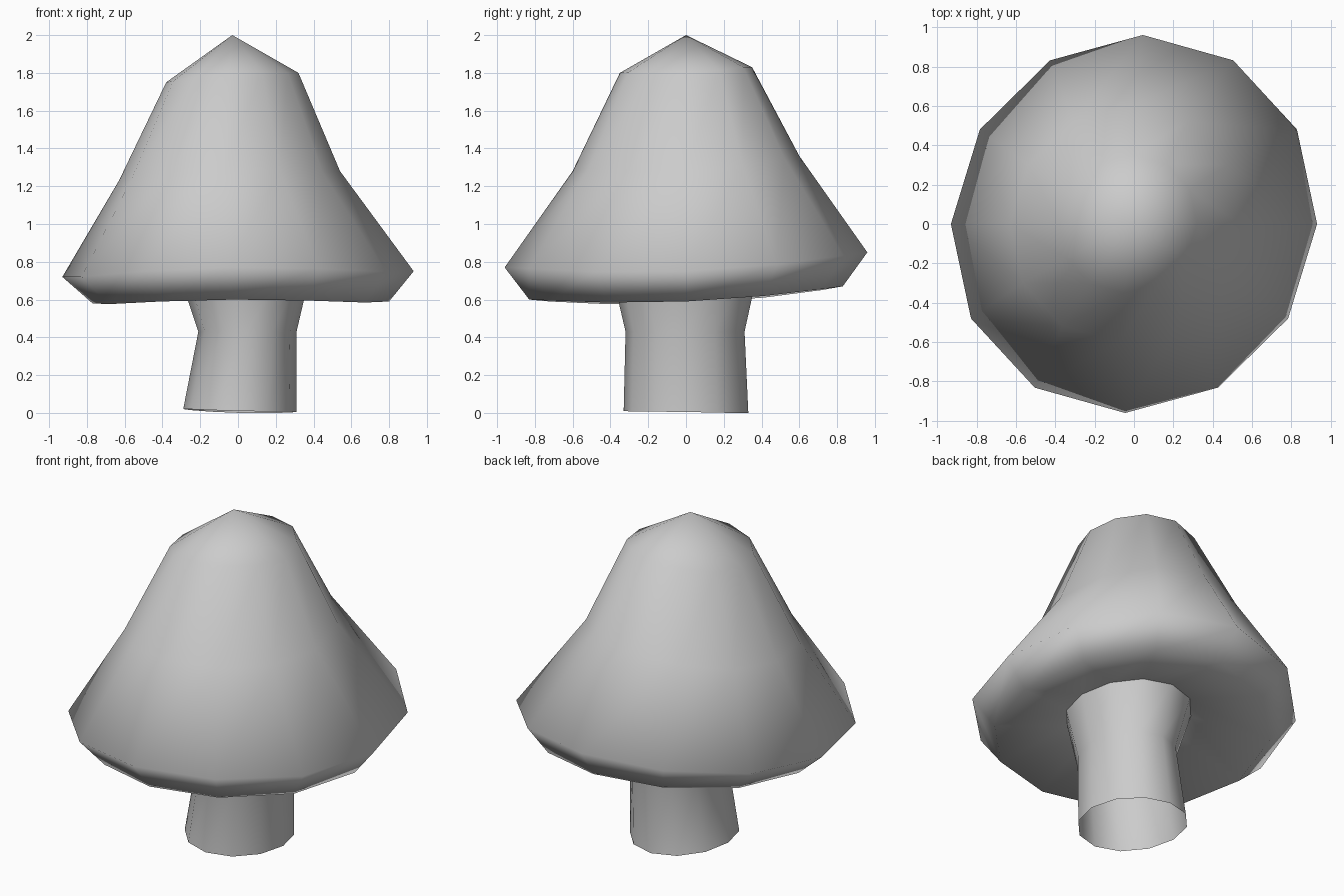
import bpy, bmesh, math

if "Cube" in bpy.data.objects:
    bpy.data.objects.remove(bpy.data.objects["Cube"], do_unlink=True)

SIDES = 12

# Single plain grey for the whole mushroom
grey = bpy.data.materials.new("plain grey")
grey.use_nodes = True
grey.diffuse_color = (0.6, 0.6, 0.6, 1)
grey.node_tree.nodes["Principled BSDF"].inputs["Base Color"].default_value = (0.6, 0.6, 0.6, 1)


def ring(bm, left, right, front, back, skew=0.0):
    """Uneven ring through four (offset, height) extremes on the x and y axes."""
    cx, rx = (right[0] + left[0]) / 2, (right[0] - left[0]) / 2
    cy, ry = (back[0] + front[0]) / 2, (back[0] - front[0]) / 2
    verts = []
    for i in range(SIDES):
        a = math.tau * i / SIDES
        c, s = math.cos(a), math.sin(a)
        z = c * c * (left[1] + right[1]) / 2 + s * s * (front[1] + back[1]) / 2
        z += c * (right[1] - left[1]) / 2 + s * (back[1] - front[1]) / 2
        verts.append(bm.verts.new((cx + rx * c + skew * s, cy + ry * s, z)))
    return verts


def skin(name, rings, apex=None):
    """Bridge rings from the top down, with an optional pointed top."""
    bm = bmesh.new()
    loops = [ring(bm, *r) for r in rings]
    for up, low in zip(loops, loops[1:]):
        for i in range(SIDES):
            j = (i + 1) % SIDES
            bm.faces.new((low[i], low[j], up[j], up[i]))
    if apex:
        tip = bm.verts.new(apex)
        for i in range(SIDES):
            bm.faces.new((loops[0][i], loops[0][(i + 1) % SIDES], tip))
    for f in bm.faces:
        f.smooth = True
    mesh = bpy.data.meshes.new(name)
    bm.to_mesh(mesh)
    bm.free()
    mesh.materials.append(grey)
    obj = bpy.data.objects.new(name, mesh)
    bpy.context.collection.objects.link(obj)
    return obj


# Cap: shoulder, flank, rim, lower lip, then the hollow underside up to the stem
skin("cap", [
    ((-0.38, 1.75), (0.32, 1.80), (-0.35, 1.80), (0.35, 1.83), 0.02),
    ((-0.63, 1.23), (0.54, 1.28), (-0.60, 1.28), (0.60, 1.36), 0.03),
    ((-0.93, 0.72), (0.93, 0.75), (-0.96, 0.77), (0.96, 0.85), 0.045),
    ((-0.77, 0.58), (0.80, 0.59), (-0.83, 0.60), (0.83, 0.67), 0.04),
    ((-0.30, 0.72), (0.37, 0.72), (-0.38, 0.72), (0.37, 0.74), 0.0),
], apex=(-0.03, 0, 2.0))

# Stem: flared top, narrow middle, open foot
skin("stem", [
    ((-0.31, 0.73), (0.38, 0.73), (-0.39, 0.73), (0.38, 0.75)),
    ((-0.21, 0.43), (0.31, 0.43), (-0.32, 0.43), (0.31, 0.43)),
    ((-0.29, 0.02), (0.31, 0.005), (-0.33, 0.01), (0.33, 0.0)),
])
